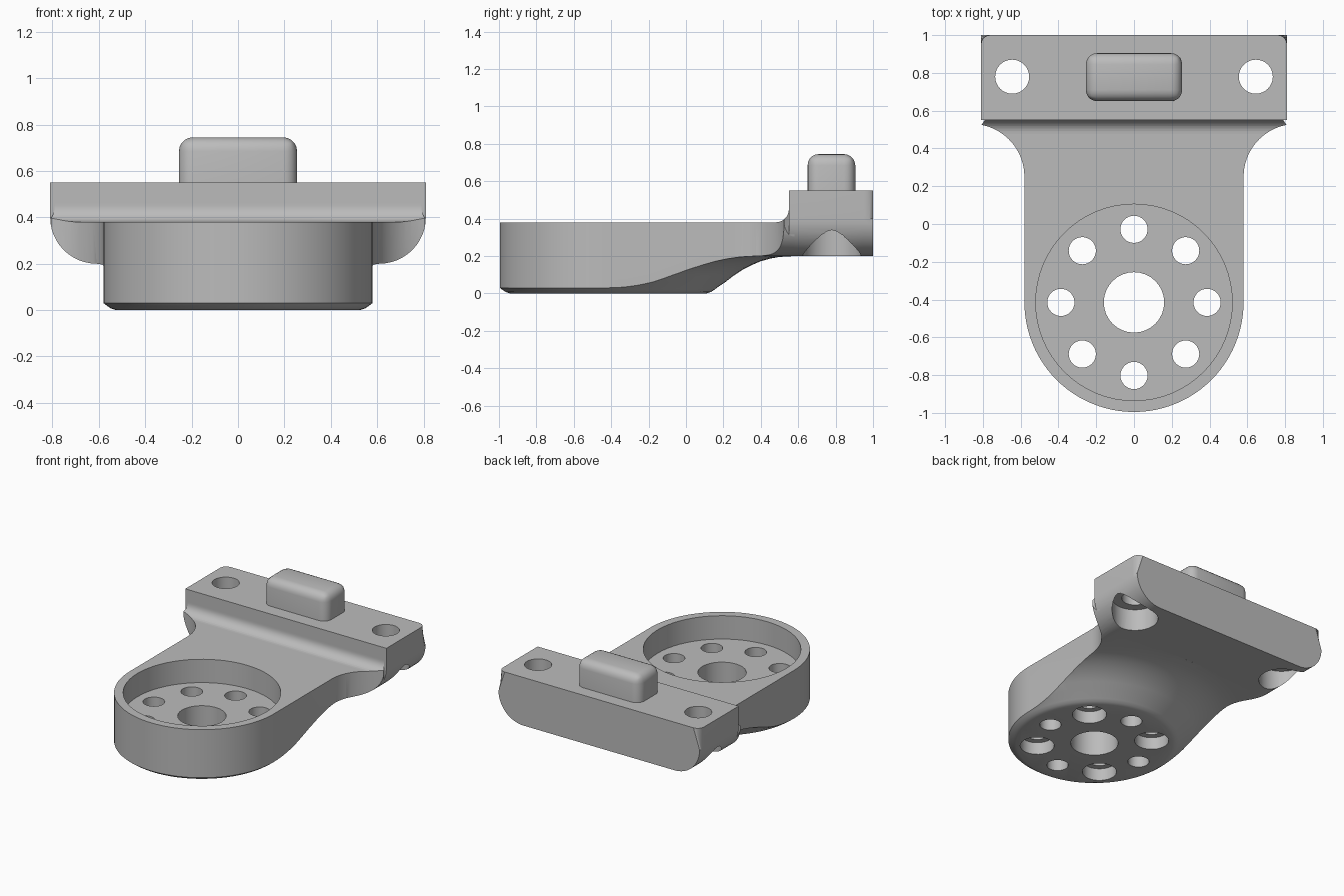
import bpy, bmesh
from math import sin, cos, pi, radians

cube = bpy.data.objects.get("Cube")
if cube:
    bpy.data.objects.remove(cube, do_unlink=True)

grey = bpy.data.materials.new("light grey")
grey.use_nodes = True
COLOUR = (0.5, 0.5, 0.5, 1)
grey.diffuse_color = COLOUR
grey.node_tree.nodes["Principled BSDF"].inputs["Base Color"].default_value = COLOUR

CUP_Y = -0.415      # centre of the round cup
BOLT = (0.645, 0.78)


def arc(cx, cy, r, a0, a1, n):
    angles = [radians(a0 + (a1 - a0) * i / n) for i in range(n + 1)]
    return [(cx + r * cos(a), cy + r * sin(a)) for a in angles]


def mirror(half):
    """Close a right-hand outline with its reflection in x = 0."""
    return half + [(-x, y) for x, y in reversed(half)]


def finish(name, bm):
    bmesh.ops.recalc_face_normals(bm, faces=bm.faces[:])
    mesh = bpy.data.meshes.new(name)
    bm.to_mesh(mesh)
    bm.free()
    mesh.materials.append(grey)
    obj = bpy.data.objects.new(name, mesh)
    bpy.context.collection.objects.link(obj)
    return obj


def prism(name, outline, axis, lo, hi, bevel_rule=None, bevel=0.05):
    """Extrude a 2D outline along an axis, rounding the edges that fit a rule."""
    place = {"x": lambda a, b, t: (t, a, b),
             "y": lambda a, b, t: (a, t, b),
             "z": lambda a, b, t: (a, b, t)}[axis]
    bm = bmesh.new()
    rings = [[bm.verts.new(place(a, b, t)) for a, b in outline] for t in (lo, hi)]
    bm.faces.new(rings[0])
    bm.faces.new(rings[1])
    n = len(outline)
    for i in range(n):
        j = (i + 1) % n
        bm.faces.new((rings[0][i], rings[0][j], rings[1][j], rings[1][i]))
    if bevel_rule:
        edges = [e for e in bm.edges if bevel_rule(*[v.co for v in e.verts])]
        bmesh.ops.bevel(bm, geom=edges, offset=bevel, segments=5, profile=0.5,
                        affect="EDGES", clamp_overlap=True)
    return finish(name, bm)


def cylinder(x, y, r, lo, hi, n=32):
    return prism("cutter", arc(x, y, r, 0, 360, n)[:-1], "z", lo, hi)


def ring(profile, y, n=96):
    """Revolve a closed (radius, height) profile about a vertical axis."""
    bm = bmesh.new()
    loops = [[bm.verts.new((r * cos(2 * pi * k / n), y + r * sin(2 * pi * k / n), z))
              for r, z in profile] for k in range(n)]
    m = len(profile)
    for k in range(n):
        a, b = loops[k], loops[(k + 1) % n]
        for i in range(m):
            j = (i + 1) % m
            bm.faces.new((a[i], a[j], b[j], b[i]))
    return finish("cutter", bm)


def carve(obj, cutter, operation="DIFFERENCE"):
    """Apply a boolean and remove the cutter."""
    mod = obj.modifiers.new("carve", "BOOLEAN")
    mod.operation = operation
    mod.solver = "EXACT"
    mod.object = cutter
    bpy.context.view_layer.update()
    graph = bpy.context.evaluated_depsgraph_get()
    mesh = bpy.data.meshes.new_from_object(obj.evaluated_get(graph))
    obj.modifiers.clear()
    obj.data = mesh
    bpy.data.objects.remove(cutter, do_unlink=True)


def smooth(obj):
    bpy.ops.object.select_all(action="DESELECT")
    obj.select_set(True)
    bpy.context.view_layer.objects.active = obj
    bpy.ops.object.shade_smooth_by_angle(angle=radians(32))


# Cross-section of the head, with large rounded lower corners
corner = arc(0.61, 0.4, 0.2, 0, -90, 12)

# Arm: rounded plan with flared wings, limited by the head's cross-section
plan = (arc(0, CUP_Y, 0.58, -90, 0, 24)
        + arc(0.86, 0.25, 0.28, 180, 101, 12) + [(0.79, 0.55), (0.79, 0.58)])
arm = prism("arm", mirror(plan[1:])[:] + [plan[0]], "z", 0, 0.46)
carve(arm, prism("cutter", mirror([(0.81, 0.7)] + corner + [(0.61, -0.1)]),
                 "y", -1.2, 1.2), "INTERSECT")

# Underside sweeps up around the cup
underside = [(0.52, -0.002), (0.55, 0.008), (0.57, 0.022), (0.58, 0.03),
             (0.625, 0.06), (0.67, 0.095), (0.715, 0.125), (0.765, 0.151),
             (0.815, 0.172), (0.865, 0.186), (0.915, 0.195), (1.0, 0.2)]
carve(arm, ring(underside + [(1.8, 0.2), (1.8, -0.2), (0.52, -0.2)], CUP_Y))

# Flat top with a fillet against the head
top = [(-1.2, 0.38)] + arc(0.48, 0.45, 0.07, -90, 0, 8) + [(0.55, 0.7), (-1.2, 0.7)]
carve(arm, prism("cutter", top, "x", -1, 1))

# Cup recess, hub hole and ring of holes, every other one counterbored below
carve(arm, cylinder(0, CUP_Y, 0.52, 0.21, 0.6, 64))
carve(arm, cylinder(0, CUP_Y, 0.16, -0.1, 0.5))
for i, (x, y) in enumerate(arc(0, CUP_Y, 0.387, 0, 315, 7)):
    carve(arm, cylinder(x, y, 0.072, -0.1, 0.5))
    if i % 2:
        carve(arm, cylinder(x, y, 0.115, -0.1, 0.09))

# Head block with rounded back edges below its flat top
head = prism("head_block", mirror([(0.81, 0.55)] + corner), "y", 0.55, 1.0,
             lambda a, b: min(a.y, b.y) > 0.9 and min(a.z, b.z) < 0.5)
for side in (-1, 1):
    x, y = side * BOLT[0], BOLT[1]
    carve(head, cylinder(x, y, 0.09, 0, 0.8))
    carve(head, cylinder(x, y, 0.155, 0, 0.36))

# Locating lug on top of the head
lug = prism("locating_lug", mirror([(0.255, 0.65), (0.255, 0.905)]), "z", 0.5, 0.745,
            lambda a, b: max(a.z, b.z) > 0.7, 0.06)

for part in (arm, head, lug):
    smooth(part)
